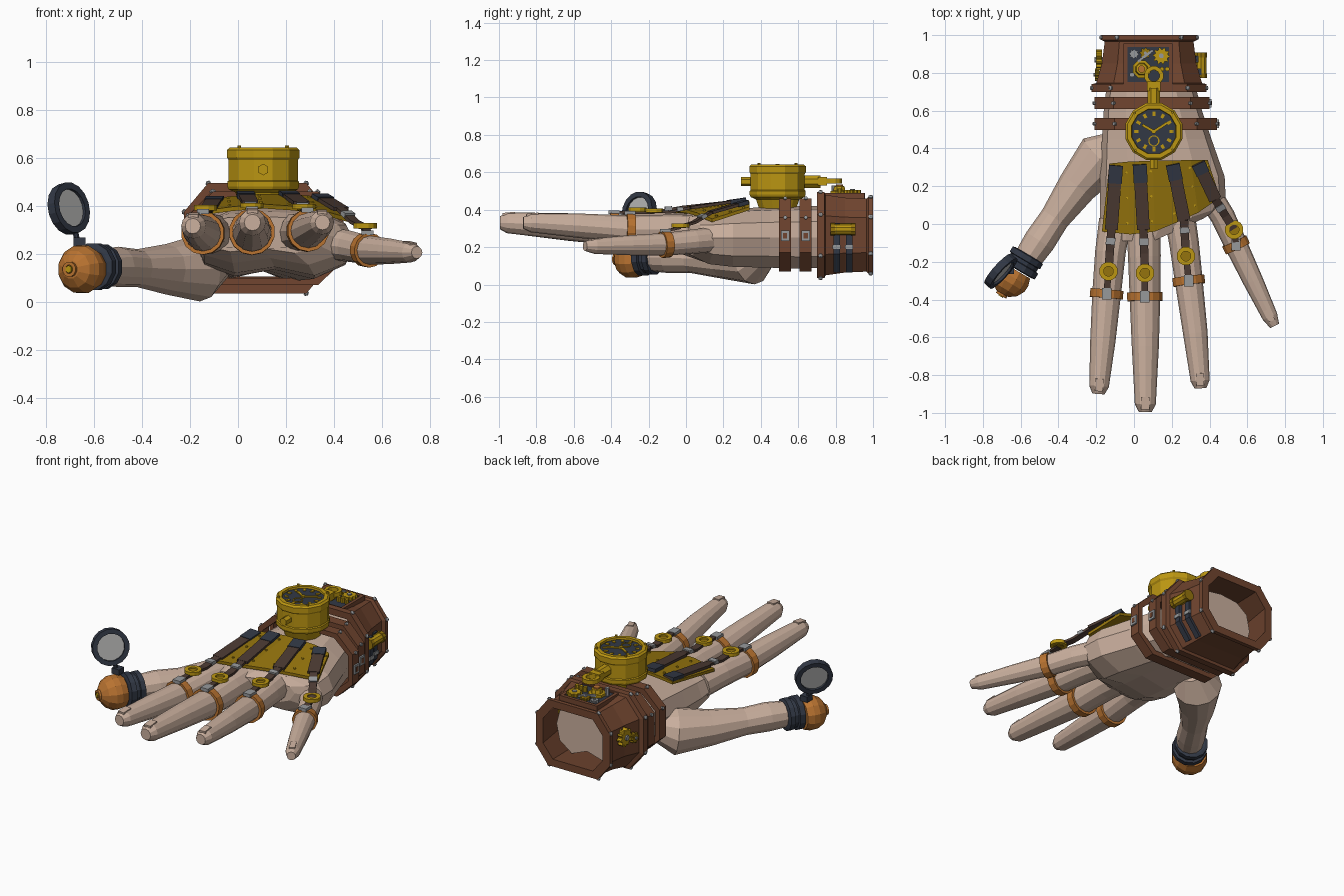
import bpy, bmesh
from math import sin, cos, pi
from mathutils import Vector as V

if "Cube" in bpy.data.objects:
    bpy.data.objects.remove(bpy.data.objects["Cube"])

def material(name, *rgb):
    m = bpy.data.materials.new(name)
    m.use_nodes = True
    m.diffuse_color = (*rgb, 1)
    m.node_tree.nodes["Principled BSDF"].inputs["Base Color"].default_value = (*rgb, 1)
    return m

SKIN = material("skin", .59, .43, .34)
LEATHER = material("brown leather", .165, .06, .029)
STRAP = material("dark strap", .07, .042, .032)
GOLD = material("bright gold", .5, .305, .006)
BRASS = material("dark brass", .3, .175, .004)
COPPER = material("copper", .48, .17, .03)
SLATE = material("slate metal", .032, .04, .06)
SILVER = material("silver", .31, .32, .33)
GLASS = material("pale glass", .46, .46, .45)
Z = V((0, 0, 1))

def loft(name, rings, mat, wrap=False, caps=True):
    """Skin a list of equal-length point rings."""
    bm = bmesh.new()
    vs = [[bm.verts.new(p) for p in r] for r in rings]
    n = len(vs[0])
    pairs = list(zip(vs, vs[1:])) + ([(vs[-1], vs[0])] if wrap else [])
    for a, b in pairs:
        for i in range(n):
            bm.faces.new((a[i], a[(i + 1) % n], b[(i + 1) % n], b[i]))
    if caps and not wrap:
        bm.faces.new(vs[0])
        bm.faces.new(vs[-1])
    bmesh.ops.remove_doubles(bm, verts=bm.verts, dist=1e-5)
    bmesh.ops.recalc_face_normals(bm, faces=bm.faces)
    me = bpy.data.meshes.new(name)
    bm.to_mesh(me)
    bm.free()
    me.materials.append(mat)
    ob = bpy.data.objects.new(name, me)
    bpy.context.collection.objects.link(ob)

def frame(d):
    d = V(d).normalized()
    s = d.cross(Z) if abs(d.z) < .95 else V((1, 0, 0))
    s.normalize()
    return d, s, s.cross(d)

def circle(c, s, u, r, n, turn=0.0):
    return [c + s * r * cos(2 * pi * (i + turn) / n) + u * r * sin(2 * pi * (i + turn) / n) for i in range(n)]

def lathe(name, c, axis, profile, mat, n=12, wrap=False):
    """Revolve (radius, height) points about an axis through c."""
    d, s, u = frame(axis)
    rings = [circle(V(c) + d * h, s, u, max(r, .0004), n, .5) for r, h in profile]
    loft(name, rings, mat, wrap)

def rod(name, c, axis, r, length, mat, n=10):
    lathe(name, c, axis, [(r, -length / 2), (r, length / 2)], mat, n)

def band(name, c, axis, outer, inner, width, mat, n=12):
    h = width / 2
    lathe(name, c, axis, [(outer, -h), (outer, h), (inner, h), (inner, -h)], mat, n, True)

def tube(name, pts, radii, mat, n=10):
    pts = [V(p) for p in pts]
    rings = []
    for i, (p, r) in enumerate(zip(pts, radii)):
        d, s, u = frame(pts[min(i + 1, len(pts) - 1)] - pts[max(i - 1, 0)])
        rings.append(circle(p, s, u, r, n))
    loft(name, rings, mat)

def ribbon(name, pts, width, thick, mat, side=None):
    pts = [V(p) for p in pts]
    rings = []
    for i, p in enumerate(pts):
        d, s, u = frame(pts[min(i + 1, len(pts) - 1)] - pts[max(i - 1, 0)])
        if side:
            s = V(side)
            u = s.cross(d)
        s, u = s * width / 2, u * thick / 2
        rings.append([p - s - u, p + s - u, p + s + u, p - s + u])
    loft(name, rings, mat)

def box(name, c, size, mat):
    x, y, z = c
    ribbon(name, [(x, y - size[1] / 2, z), (x, y + size[1] / 2, z)], size[0], size[2], mat)

def gear(name, c, axis, r, thick, mat, teeth=10):
    d, s, u = frame(axis)
    n = teeth * 4
    star = [(s * cos(2 * pi * i / n) + u * sin(2 * pi * i / n)) * r * (1 if i % 4 < 2 else .78) for i in range(n)]
    loft(name, [[V(c) + d * h + p for p in star] for h in (-thick / 2, thick / 2)], mat)
    rod(name + "_hub", c, axis, r * .3, thick * 1.6, SILVER, 8)

# Palm and wrist, hollowed underneath
shape = [(1, 0), (.9, .5), (.55, .9), (0, 1), (-.55, .93), (-.9, .6), (-1, 0), (-.88, -.6), (-.5, -.9), (0, -.72), (.5, -.97), (.9, -.6)]
palm = [(.86, -.13, .29, .09, .42, 0), (.6, -.16, .36, .08, .42, 0), (.45, -.17, .41, .085, .415, 0),
        (.25, -.18, .48, .09, .405, 0), (.1, -.18, .485, .105, .39, .15), (-.02, -.18, .45, .15, .375, .35),
        (-.09, -.165, .37, .2, .355, .4)]
loft("palm", [[((a + b) / 2 + u * (b - a) / 2, y + k * max(0, u * .3), (lo + hi) / 2 + w * (hi - lo) / 2)
               for u, w in shape] for y, a, b, lo, hi, k in palm], SKIN)

# Thumb
tube("thumb", [(-.08, .42, .17), (-.17, .355, .138), (-.3, .2, .135), (-.42, .03, .14), (-.5, -.09, .145), (-.58, -.21, .145)],
     [.08, .138, .105, .079, .084, .072], SKIN, 12)

# Fingers, each with nail, copper ring, medallion and strap
fingers = {
    "index": ([(-.1, .02, .28), (-.125, -.15, .29), (-.145, -.37, .285), (-.165, -.62, .3), (-.185, -.86, .315), (-.188, -.9, .315)],
              1, (-.135, -.25, .385), [(-.095, .31, .43), (-.12, -.03, .392)]),
    "middle": ([(.05, 0, .29), (.055, -.17, .295), (.058, -.385, .29), (.06, -.65, .31), (.06, -.955, .33), (.06, -.995, .33)],
               1.07, (.058, -.26, .395), [(.03, .315, .45), (.05, -.03, .412)]),
    "ring": ([(.24, .05, .29), (.265, -.1, .295), (.29, -.3, .295), (.325, -.58, .315), (.35, -.83, .33), (.352, -.87, .33)],
             .97, (.275, -.17, .39), [(.205, .315, .453), (.265, .02, .41)]),
    "little": ([(.4, .15, .24), (.47, .04, .23), (.54, -.11, .215), (.63, -.3, .21), (.72, -.49, .205), (.745, -.54, .205)],
               .8, (.53, -.03, .31), [(.34, .32, .44), (.43, .13, .385)]),
}
for name, (pts, k, medal, strap) in fingers.items():
    tube(name + "_finger", pts, [k * r for r in (.085, .081, .076, .067, .052, .032)], SKIN, 12)
    tip, before = V(pts[-1]), V(pts[-2])
    d = (tip - before).normalized()
    nail = before + Z * .046 * k
    ribbon(name + "_nail", [nail - d * .04 + Z * .003, nail + d * .025 - Z * .004], .042 * k, .014, SKIN)
    c, axis = V(pts[2]), V(pts[3]) - V(pts[1])
    r = .09 * k
    band(name + "_copper_ring", c, axis, r, r - .015, .045, COPPER, 14)
    top = c + Z * r
    box(name + "_ring_clasp", top, (.05, .06, .02), SILVER)
    m, a, b = V(medal), V(strap[0]), V(strap[1])
    ribbon(name + "_plate_strap", [a, b], .068, .016, STRAP)
    ribbon(name + "_strap_end", [a, a.lerp(b, .28)], .074, .022, SLATE)
    ribbon(name + "_finger_strap", [b, b.lerp(m, .55) - Z * .012, m], .044, .014, STRAP)
    ribbon(name + "_strap_buckle", [b.lerp(m, .2), b.lerp(m, .36)], .05, .02, SILVER)
    ribbon(name + "_link", [m - Z * .006, top], .034, .014, STRAP)
    band(name + "_medallion", m + Z * .006, Z, .05, .026, .022, GOLD)
    rod(name + "_medallion_core", m, Z, .03, .016, BRASS)

# Brass plates over the back of the hand
front = [(-.17, -.04, .37), (-.02, -.055, .39), (.11, -.04, .4), (.23, .01, .392), (.34, .06, .377), (.455, .14, .345)]
back = [(-.13, .32, .415), (-.03, .33, .433), (.1, .335, .443), (.2, .335, .443), (.3, .34, .435), (.39, .34, .41)]
for i in range(5):
    f0, f1, b0, b1 = V(front[i]), V(front[i + 1]), V(back[i]), V(back[i + 1])
    loft("hand_plate", [[p + Z * h for p in (f0, f1, b1, b0)] for h in (-.012, .006)], BRASS)
    for t in (.15, .5, .85):
        p = f0.lerp(f1, .9).lerp(b0.lerp(b1, .9), t)
        rod("plate_rivet", p + Z * .008, Z, .007, .01, GOLD, 6)

# Leather cuff, wrist bands and studs
def octagon(cx, y, rx, rz):
    k, m = .67, .48
    return [V((cx + rx * u, y, .264 + rz * w)) for u, w in
            ((1, -m), (1, m), (k, 1), (-k, 1), (-1, m), (-1, -m), (-k, -1), (k, -1))]

cuff = [(.7, .305, .23), (.74, .305, .23), (.746, .28, .215), (.85, .25, .2), (.965, .235, .195), (.975, .255, .205),
        (1, .255, .205), (1, .205, .16), (.7, .265, .19)]
loft("leather_cuff", [octagon(.08, *s) for s in cuff], LEATHER, True)
for y, rx, rz in ((.72, .305, .23), (.988, .255, .205)):
    for p in octagon(.08, y, rx, rz):
        lathe("cuff_stud", p, p - V((.08, y, .264)), [(.012, -.005), (.012, .004), (0, .01)], SILVER, 8)
for y, cx, rx in ((.53, .115, .325), (.64, .095, .305)):
    loft("wrist_band", [octagon(cx, y + dy, rx - t, .195 - t) for dy, t in ((-.032, 0), (.032, 0), (.032, .03), (-.032, .03))],
         LEATHER, True)
    box("band_buckle", (cx + rx, y, .26), (.02, .045, .055), SILVER)
    box("buckle_gap", (cx + rx + .008, y, .26), (.008, .022, .03), LEATHER)
    for p in octagon(cx, y, rx, .195)[1:5]:
        rod("band_stud", p, p - V((cx, y, .264)), .01, .014, SILVER, 8)

# Watch
W = V((.105, .49, 0))
lathe("watch_case", W, Z, [(0, .4), (.1, .4), (.12, .455), (.15, .468), (.155, .48), (.155, .5), (.149, .505), (.149, .59),
      (.156, .6), (.156, .632), (.145, .642), (.122, .642), (.12, .625), (0, .625)], GOLD)
rod("watch_face", W + Z * .626, Z, .12, .008, SLATE, 12)
for i in range(12):
    d = V((sin(i * pi / 6), cos(i * pi / 6), 0))
    p = W + Z * .632
    ribbon("hour_mark", [p + d * .082, p + d * .105], .016, .006, GOLD)
for ang, length in ((-1.05, .07), (1.0, .085)):
    d = V((sin(ang), cos(ang), 0))
    ribbon("watch_hand", [W + Z * .636, W + Z * .636 + d * length], .014, .006, GOLD)
rod("hand_pin", W + Z * .637, Z, .012, .012, GOLD, 8)
band("small_dial", W + V((0, -.05, .632)), Z, .03, .024, .006, GOLD)
for i in range(4):
    d = V((cos(i * pi / 2 + .8), sin(i * pi / 2 + .8), 0))
    rod("bezel_pin", W + d * .14 + Z * .643, Z, .007, .014, GOLD, 6)
rod("watch_knob", W + V((0, -.165, .55)), (0, 1, 0), .024, .06, GOLD, 6)
rod("watch_stem", W + V((0, .18, .55)), (0, 1, 0), .036, .1, GOLD, 8)
box("stem_block", W + V((0, .24, .552)), (.07, .05, .045), GOLD)
band("watch_loop", W + V((0, .295, .553)), Z, .052, .03, .026, GOLD)

# Clockwork panel on the cuff
box("panel", (.075, .845, .474), (.23, .2, .02), SLATE)
for x in (-.045, .195):
    box("panel_side", (x, .845, .472), (.02, .22, .036), LEATHER)
for y in (.742, .946):
    box("panel_end", (.075, y, .472), (.24, .02, .036), LEATHER)
gear("large_gear", (.145, .89, .495), Z, .045, .02, GOLD)
gear("small_gear", (.06, .905, .492), Z, .03, .016, BRASS, 8)
gear("pale_gear", (0, .9, .49), Z, .026, .014, SILVER, 8)
lathe("valve", (.04, .82, .48), Z, [(.05, 0), (.05, .02), (.035, .022), (.03, .045), (0, .05)], GOLD, 8)
rod("valve_cap", (.04, .82, .53), Z, .02, .012, COPPER, 8)
rod("pipe", (-.01, .79, .5), Z, .014, .06, SILVER, 8)
ribbon("lever", [(.02, .86, .5), (.1, .92, .5)], .014, .012, SILVER)
for i in range(3):
    rod("piston", (.12 + i * .028, .82, .495), Z, .012, .035, GOLD, 8)

# Barrel and straps on the left side of the cuff, gears on the right
rod("barrel", (.355, .84, .295), (0, 1, 0), .03, .12, GOLD)
for y in (.785, .895):
    rod("barrel_cap", (.355, y, .295), (0, 1, 0), .034, .025, BRASS)
for y in (.805, .872):
    x = .347 - (y - .805) * .25
    ribbon("side_strap", [(x, y, .33), (x, y, .165), (x - .075, y, .07)], .035, .02, SLATE, (0, 1, 0))
    box("side_strap_clip", (x + .008, y, .2), (.014, .042, .022), SILVER)
gear("side_gear", (-.185, .87, .3), (1, 0, 0), .055, .03, GOLD)
gear("side_pinion", (-.195, .79, .27), (1, 0, 0), .032, .025, BRASS, 8)

# Thumb cap and folding lens
A = V((-.5, -.85, 0))
lathe("thumb_cuff", (-.585, -.205, .145), A, [(.08, -.05), (.096, -.045), (.096, -.015), (.086, -.012), (.086, .008),
      (.1, .012), (.1, .045), (.08, .05)], SLATE)
C = V((-.635, -.262, .135))
lathe("thumb_cap", C, A, [(.09, -.02), (.102, .02), (.1, .055), (.078, .095), (.04, .122), (0, .13)], COPPER)
band("cap_ring", C + A * .128, A, .032, .018, .02, COPPER)
rod("cap_bolt", C + A * .13, A, .016, .026, GOLD, 6)
box("lens_hinge", (-.66, -.24, .25), (.05, .05, .035), SLATE)
rod("lens_stem", (-.675, -.245, .28), (-.2, 0, 1), .013, .06, SLATE, 8)
N = (.72, -.65, .2)
band("lens_rim", (-.705, -.25, .388), N, .108, .08, .04, SLATE, 16)
rod("lens_glass", (-.705, -.25, .388), N, .082, .014, GLASS, 16)
